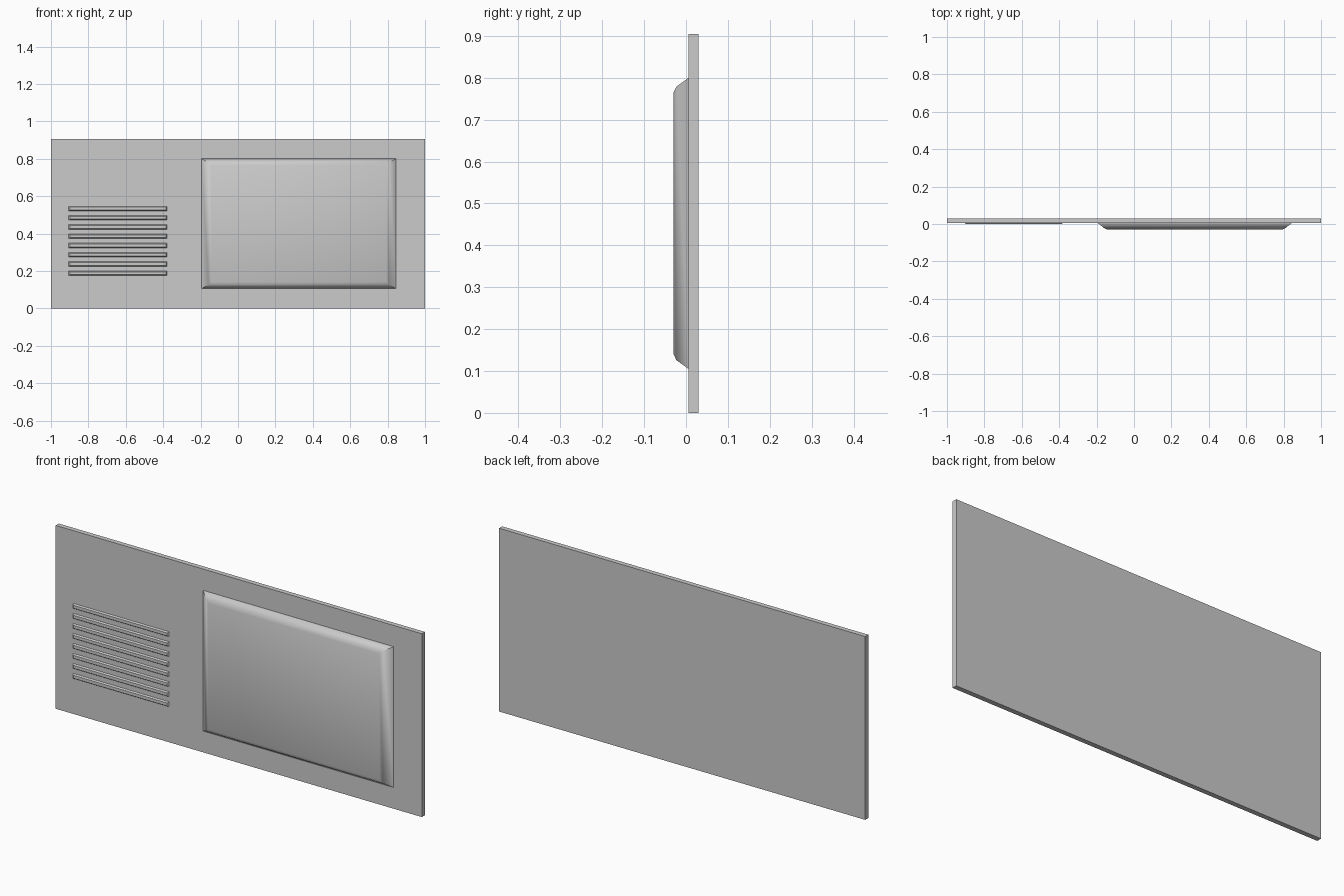
import bpy, bmesh

if "Cube" in bpy.data.objects:
    bpy.data.objects.remove(bpy.data.objects["Cube"])

FACE_Y = 0.006  # front surface of the backing panel


def rect_loft(name, x0, x1, z0, z1, rings, smooth=False):
    """Loft a closed solid from rectangular rings given as (y, x inset, z inset)."""
    bm = bmesh.new()
    loops = []
    for y, dx, dz in rings:
        loops.append([bm.verts.new((x, y, z)) for x, z in (
            (x0 + dx, z0 + dz), (x1 - dx, z0 + dz),
            (x1 - dx, z1 - dz), (x0 + dx, z1 - dz))])
    for a, b in zip(loops, loops[1:]):
        for i in range(4):
            j = (i + 1) % 4
            bm.faces.new((a[i], a[j], b[j], b[i]))
    bm.faces.new(loops[0][::-1])
    bm.faces.new(loops[-1])
    bmesh.ops.recalc_face_normals(bm, faces=bm.faces)
    mesh = bpy.data.meshes.new(name)
    bm.to_mesh(mesh)
    bm.free()
    obj = bpy.data.objects.new(name, mesh)
    bpy.context.collection.objects.link(obj)
    if smooth:
        bpy.ops.object.select_all(action='DESELECT')
        obj.select_set(True)
        bpy.context.view_layer.objects.active = obj
        bpy.ops.object.shade_smooth_by_angle(angle=0.72)
    return obj


# Flat backing panel
rect_loft("backing_panel", -1, 1, 0, 0.905, [(0.03, 0, 0), (FACE_Y, 0, 0)])

# Raised screen-like panel with a sloped, softened border
rect_loft("raised_panel", -0.195, 0.845, 0.105, 0.80,
          [(FACE_Y + 0.001, 0, 0), (FACE_Y, 0, 0),
           (-0.023, 0.037, 0.021), (-0.03, 0.052, 0.036)], smooth=True)

# Stack of eight thin vent slats
for i in range(8):
    z = 0.1875 + i * 0.0494
    rect_loft(f"vent_slat_{i + 1}", -0.905, -0.38, z - 0.0125, z + 0.0125,
              [(FACE_Y + 0.001, 0, 0), (FACE_Y, 0, 0), (-0.001, 0.006, 0.005)])
